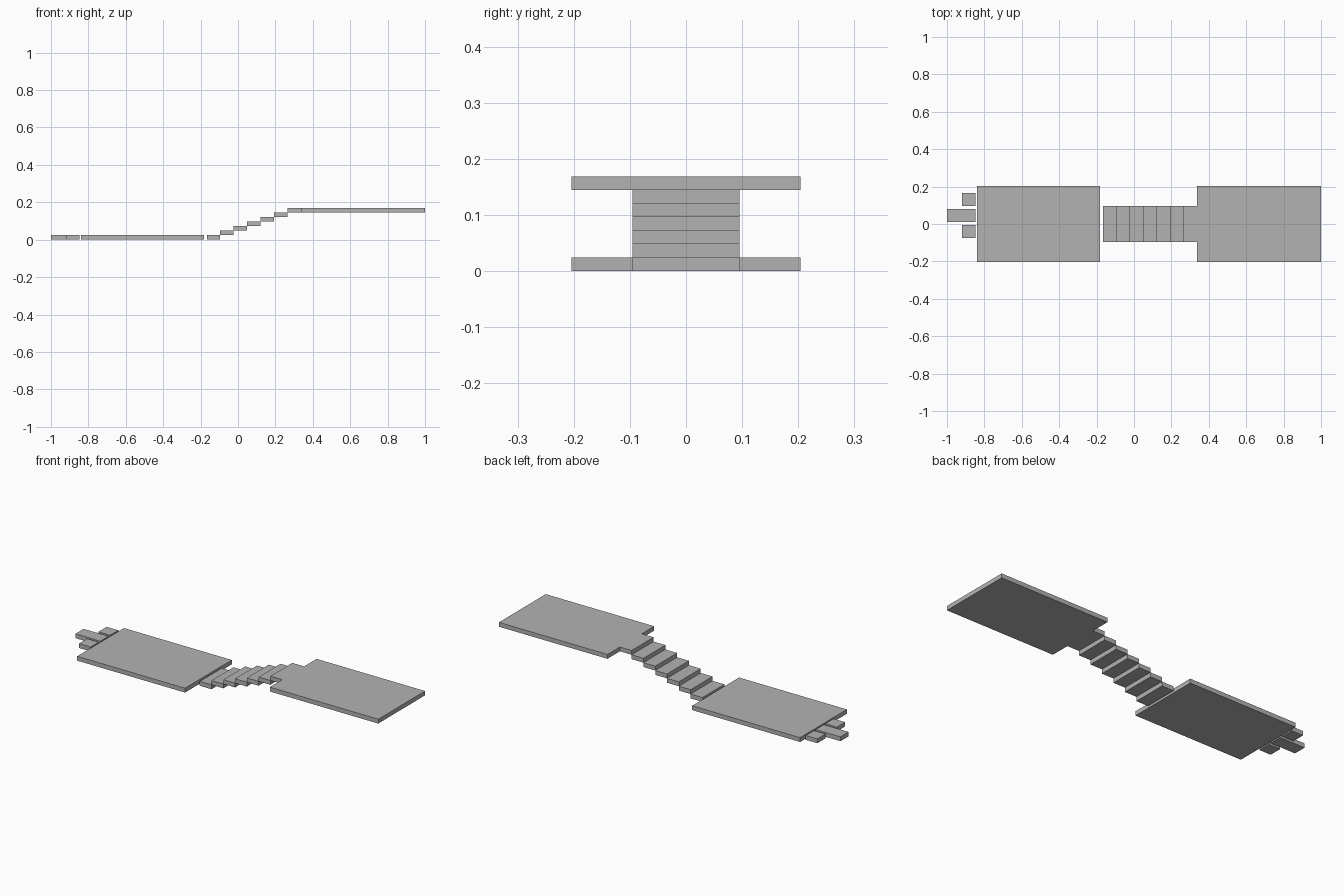
import bpy

if "Cube" in bpy.data.objects:
    bpy.data.objects.remove(bpy.data.objects["Cube"])

GREY = (0.45, 0.45, 0.45, 1)
mat = bpy.data.materials.new("plain grey")
mat.use_nodes = True
mat.diffuse_color = GREY
mat.node_tree.nodes["Principled BSDF"].inputs["Base Color"].default_value = GREY

THICK = 0.0241   # slab thickness, also the rise of each step


def slab(name, x0, x1, y0, y1, level=0):
    """Flat box between the given edges, resting on a step level."""
    bpy.ops.mesh.primitive_cube_add(
        size=1, location=((x0 + x1) / 2, (y0 + y1) / 2, (level + 0.5) * THICK))
    ob = bpy.context.object
    ob.name = name
    ob.scale = (x1 - x0, y1 - y0, THICK)
    bpy.ops.object.transform_apply(location=False, rotation=False, scale=True)
    ob.data.materials.append(mat)
    return ob


# Staircase rising toward +x
STEPS, STAIR_START, STAIR_END = 7, -0.167, 0.337
tread = (STAIR_END - STAIR_START) / STEPS
for i in range(STEPS):
    x = STAIR_START + i * tread
    slab(f"step_{i + 1}", x, x + tread, -0.0955, 0.0955, i)

# Large platforms at the bottom and top of the stairs
slab("lower_platform", -0.84, -0.181, -0.204, 0.204)
slab("upper_platform", STAIR_END, 1, -0.204, 0.204, STEPS - 1)

# Three stepping blocks beyond the lower platform, the middle one longer
for name, y, outer in (("back_block", 0.131, -0.919),
                       ("middle_block", 0.045, -1),
                       ("front_block", -0.04, -0.919)):
    slab(name, outer, -0.848, y - 0.0355, y + 0.0355)
